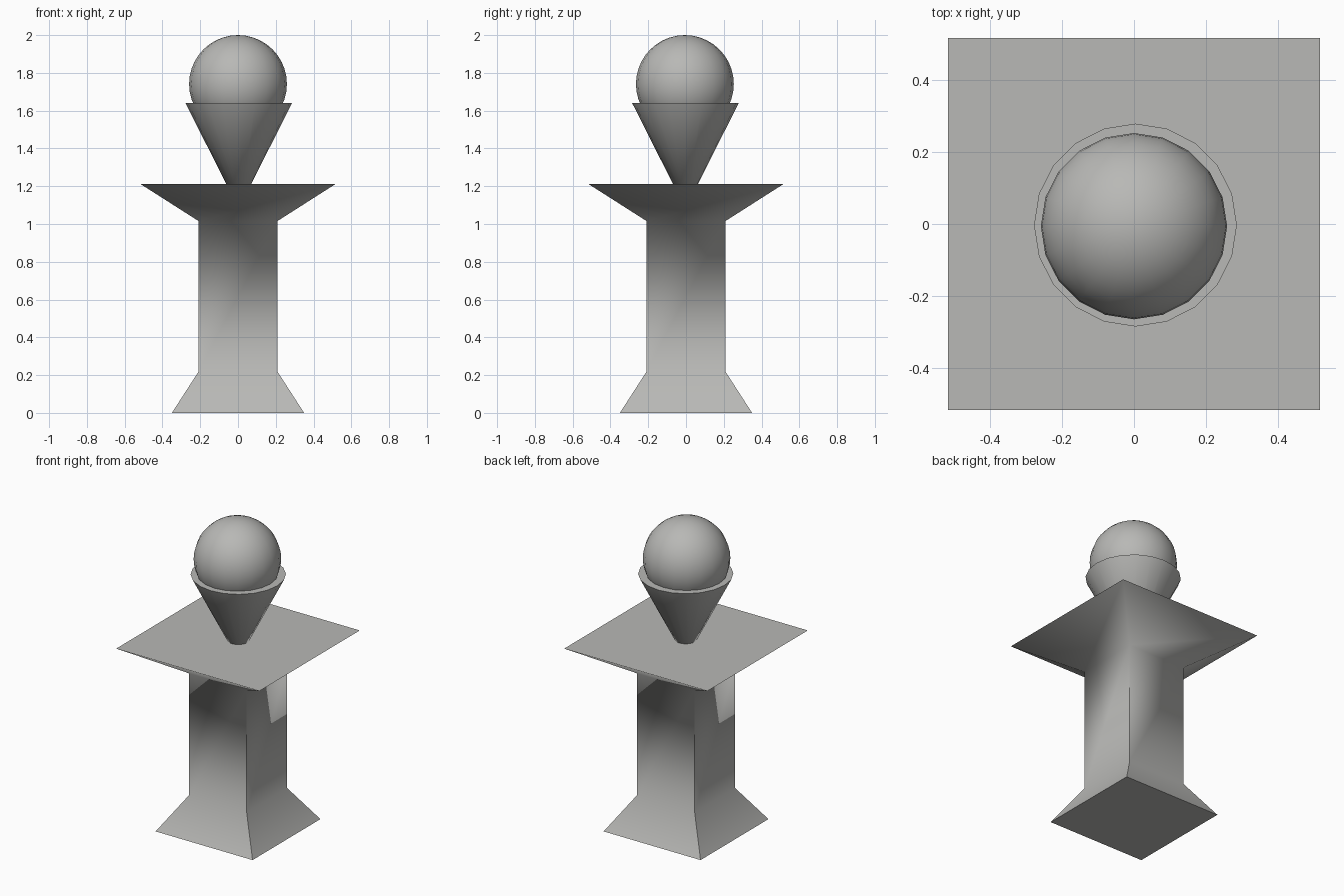
import bpy, bmesh, math
from mathutils import Matrix

if "Cube" in bpy.data.objects:
    bpy.data.objects.remove(bpy.data.objects["Cube"])

grey = bpy.data.materials.new("warm grey")
grey.diffuse_color = (0.48, 0.48, 0.465, 1)
grey.use_nodes = True
grey.node_tree.nodes["Principled BSDF"].inputs["Base Color"].default_value = grey.diffuse_color


def finish(name, bm, angle=70):
    """Smooth shade, keeping edges steeper than the angle sharp."""
    bmesh.ops.recalc_face_normals(bm, faces=bm.faces[:])
    for f in bm.faces:
        f.smooth = True
    for e in bm.edges:
        e.smooth = e.calc_face_angle(math.pi) < math.radians(angle)
    me = bpy.data.meshes.new(name)
    bm.to_mesh(me)
    bm.free()
    me.materials.append(grey)
    ob = bpy.data.objects.new(name, me)
    bpy.context.collection.objects.link(ob)
    return ob


# Square pedestal: flared foot, straight shaft, wide flared top
profile = [(0.35, 0.0), (0.208, 0.22), (0.208, 1.015), (0.517, 1.212)]
bm = bmesh.new()
rings = [[bm.verts.new((sx * h, sy * h, z))
          for sx, sy in ((-1, -1), (1, -1), (1, 1), (-1, 1))]
         for h, z in profile]
for lo, hi in zip(rings, rings[1:]):
    for i in range(4):
        j = (i + 1) % 4
        bm.faces.new((lo[i], lo[j], hi[j], hi[i]))
bm.faces.new(rings[0][::-1])
bm.faces.new(rings[-1])
finish("pedestal", bm)

# Cone holder, widening upward, closed by flat caps
Z0, Z1 = 1.21, 1.64
bm = bmesh.new()
bmesh.ops.create_cone(bm, cap_ends=True, segments=20, radius1=0.065,
                      radius2=0.282, depth=Z1 - Z0,
                      matrix=Matrix.Translation((0.004, -0.003, (Z0 + Z1) / 2)))
finish("cone_holder", bm)

# Ball resting in the cone
bm = bmesh.new()
bmesh.ops.create_uvsphere(bm, u_segments=20, v_segments=20, radius=0.259,
                          matrix=Matrix.Translation((0, -0.006, 1.741)))
finish("ball", bm)
